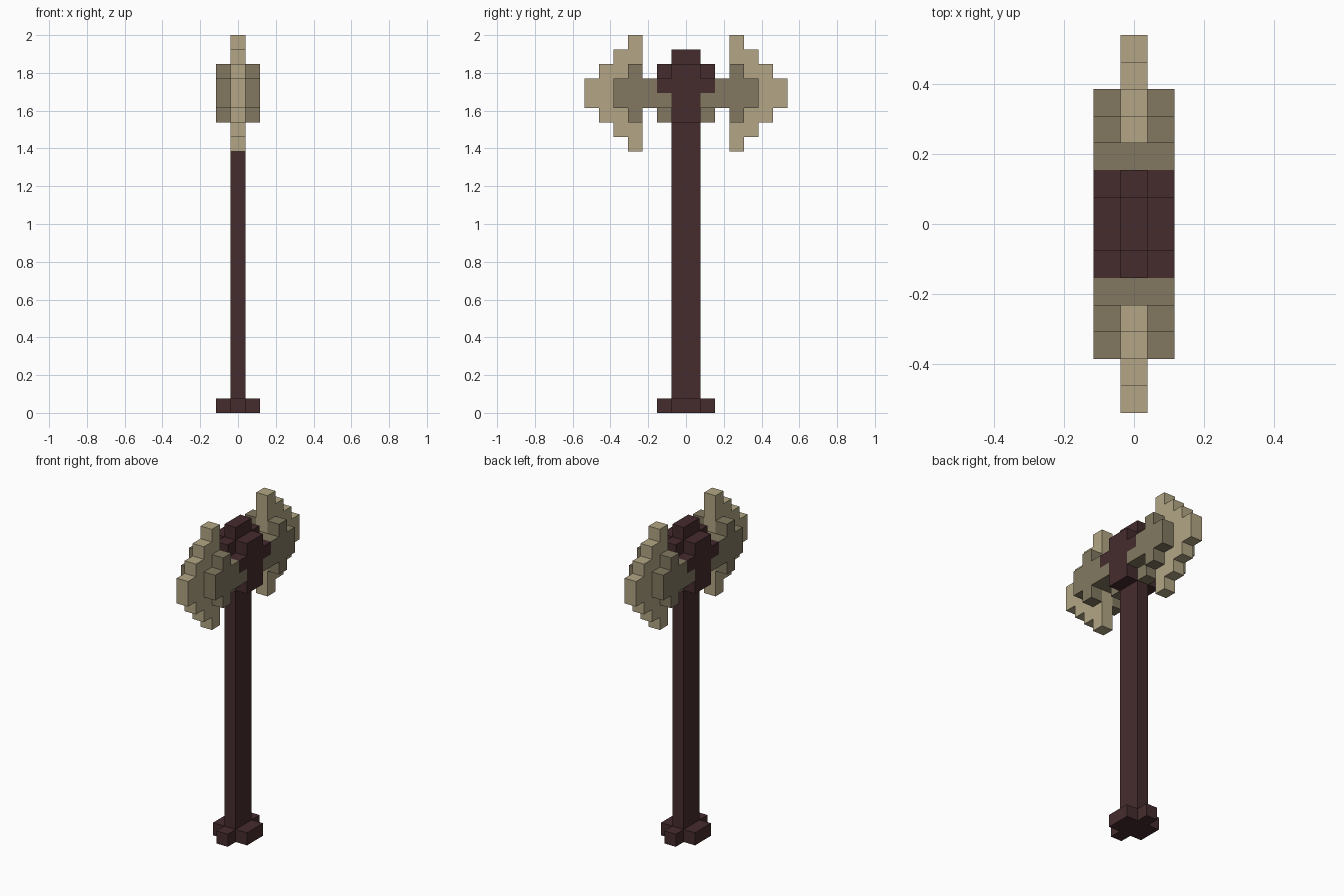
import bpy
import bmesh
from mathutils import Vector

cube = bpy.data.objects.get("Cube")
if cube:
    bpy.data.objects.remove(cube, do_unlink=True)

U = 2 / 26      # size of one block
MID = 22        # height of the blade centre, in blocks


def material(name, rgb):
    m = bpy.data.materials.new(name)
    m.use_nodes = True
    m.diffuse_color = (*rgb, 1)
    m.node_tree.nodes["Principled BSDF"].inputs["Base Color"].default_value = (*rgb, 1)
    return m


WOOD = material("dark wood", (0.06, 0.025, 0.027))
STONE = material("dull metal", (0.223, 0.191, 0.119))
EDGE = material("pale edge metal", (0.451, 0.381, 0.235))


def prism(name, outline, axis, start, end, mat, mirrored=False):
    """Extrude an outline of block coordinates along an axis."""
    def place(a, b):
        return {"x": (start, a, b), "y": (a, start, b), "z": (a, b, start)}[axis]

    bm = bmesh.new()
    face = bm.faces.new([bm.verts.new(Vector(place(*p)) * U) for p in outline])
    top = bmesh.ops.extrude_face_region(bm, geom=[face])["geom"]
    shift = Vector([(end - start) * U if axis == k else 0 for k in "xyz"])
    bmesh.ops.translate(bm, vec=shift, verts=[g for g in top if isinstance(g, bmesh.types.BMVert)])
    bmesh.ops.recalc_face_normals(bm, faces=bm.faces)
    mesh = bpy.data.meshes.new(name)
    bm.to_mesh(mesh)
    bm.free()
    mesh.materials.append(mat)
    ob = bpy.data.objects.new(name, mesh)
    bpy.context.collection.objects.link(ob)
    if mirrored:
        mod = ob.modifiers.new("Mirror", "MIRROR")
        mod.use_axis = (False, True, False)
        mod.use_clip = False
        mod.use_mirror_merge = False
    return ob


def rect(a, b):
    return [(-a, -b), (a, -b), (a, b), (-a, b)]


def steps(first, heights):
    """Stepped outline, symmetric about the blade centre line."""
    upper = []
    for i, h in enumerate(heights):
        upper += [(first + i, h), (first + i + 1, h)]
    return [(y, MID + h) for y, h in upper] + [(y, MID - h) for y, h in reversed(upper)]


def lug(sign):
    """Wide step next to the centre line, narrow step beyond it."""
    half = [(1.5, 0), (1.5, 1), (0.5, 1), (0.5, 2)]
    return [(x, MID + sign * z) for x, z in half] + [(-x, MID + sign * z) for x, z in reversed(half)]


# Shaft: cross-shaped pommel, handle, collar and cap
cross = [(0.5, 2), (0.5, 1), (1.5, 1), (1.5, -1), (0.5, -1), (0.5, -2)]
prism("pommel", cross + [(-x, y) for x, y in reversed(cross)], "z", 0, 1, WOOD)
prism("handle", rect(0.5, 1), "z", 1, 20, WOOD)
prism("collar", rect(1.5, 1), "z", 20, 24, WOOD)
prism("handle_cap", rect(0.5, 1), "z", 24, 25, WOOD)

# Sockets either side of the collar
prism("upper_socket", lug(1), "y", 1, 2, WOOD, True)
prism("lower_socket", lug(-1), "y", 1, 2, STONE, True)
prism("blade_neck", steps(2, [1]), "x", -1.5, 1.5, STONE, True)

# Twin blades with a thicker cheek on each face
prism("blade", steps(3, [4, 3, 2, 1]), "x", -0.5, 0.5, EDGE, True)
for side, sign in (("left", 1), ("right", -1)):
    prism(side + "_cheek", steps(3, [2, 1]), "x", 0.5 * sign, 1.5 * sign, STONE, True)
